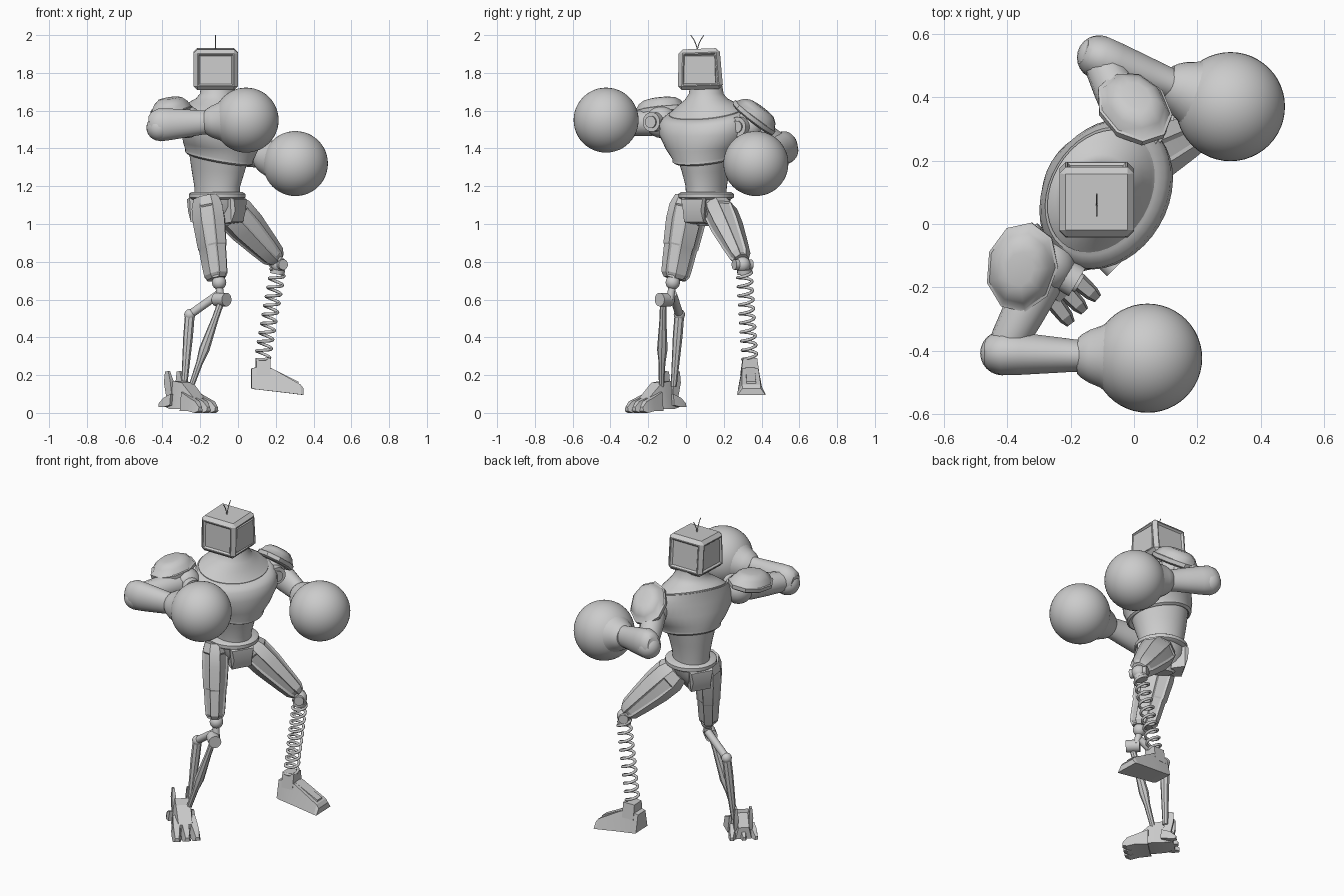
import bpy, bmesh, math
from mathutils import Vector, Matrix

cube = bpy.data.objects.get("Cube")
if cube:
    bpy.data.objects.remove(cube, do_unlink=True)

GREY = (0.6, 0.6, 0.6, 1)
grey = bpy.data.materials.new("plain grey")
grey.use_nodes = True
grey.diffuse_color = GREY
grey.node_tree.nodes["Principled BSDF"].inputs["Base Color"].default_value = GREY

FRONT = Vector((0.86, -0.51, 0))   # direction the body faces
SIDE = Vector((0.51, 0.86, 0))     # toward the body's left
UP = Vector((0, 0, 1))


def finish(name, bm, angle=35):
    bmesh.ops.recalc_face_normals(bm, faces=bm.faces)
    mesh = bpy.data.meshes.new(name)
    bm.to_mesh(mesh)
    bm.free()
    mesh.materials.append(grey)
    ob = bpy.data.objects.new(name, mesh)
    bpy.context.collection.objects.link(ob)
    bpy.ops.object.select_all(action="DESELECT")
    ob.select_set(True)
    bpy.context.view_layer.objects.active = ob
    bpy.ops.object.shade_smooth_by_angle(angle=math.radians(angle))


def loft(name, rings, angle=35, panels=False):
    """Skin closed rings of points, cap both ends, optionally sink panels."""
    bm = bmesh.new()
    loops = [[bm.verts.new(p) for p in ring] for ring in rings]
    n = len(loops[0])
    columns = [[] for _ in range(n)]
    for low, high in zip(loops, loops[1:]):
        for j in range(n):
            k = (j + 1) % n
            columns[j].append(bm.faces.new((low[j], low[k], high[k], high[j])))
    bm.faces.new(loops[0])
    bm.faces.new(loops[-1])
    bmesh.ops.recalc_face_normals(bm, faces=bm.faces)
    if panels:
        for column in columns[::2]:
            bmesh.ops.inset_region(bm, faces=column[1:], thickness=0.012, depth=-0.007)
    finish(name, bm, angle)


def limb(name, a, b, profile, sides=24, aspect=1, hint=SIDE, angle=35, panels=False):
    """Rounded part from a to b; profile holds (fraction along, radius)."""
    a, b = Vector(a), Vector(b)
    axis = (b - a).normalized()
    hint = Vector(hint)
    x = (hint - axis * hint.dot(axis)).normalized()
    y = axis.cross(x)
    turns = [2 * math.pi * (j + 0.5) / sides for j in range(sides)]
    loft(name, [[a + (b - a) * t + x * (r * math.cos(q)) + y * (r * aspect * math.sin(q))
                 for q in turns] for t, r in profile], angle, panels)


def rod(name, a, b, r, sides=16):
    limb(name, a, b, [(0, r), (1, r)], sides, hint=(0.3, 0.5, 0.8))


def ball(name, centre, r, seg=24):
    bm = bmesh.new()
    bmesh.ops.create_uvsphere(bm, u_segments=seg, v_segments=seg // 2, radius=r,
                              matrix=Matrix.Translation(centre))
    finish(name, bm)


def torso(name, rings, sides=40):
    """Oval rings: (height, half width, half depth, forward shift, tilt)."""
    base = Vector((-0.11, 0.107, 0))
    out = []
    for z, w, d, shift, tilt in rings:
        ring = []
        for j in range(sides):
            q = 2 * math.pi * j / sides
            f = d * math.cos(q)
            ring.append(base + FRONT * (f + shift) + SIDE * (w * math.sin(q)) + UP * (z - tilt * f))
        out.append(ring)
    loft(name, out, 40)


def wedge(name, origin, forward, sections, top=0.65):
    """Faceted block along a direction: (distance, bottom, top, half width)."""
    origin, forward = Vector(origin), Vector(forward).normalized()
    across = UP.cross(forward)
    loft(name, [[origin + forward * d + across * s + UP * z for s, z in
                 ((-w, lo), (w, lo), (w * top, hi), (-w * top, hi))]
                for d, lo, hi, w in sections], 20)


def wire(name, points, r):
    data = bpy.data.curves.new(name, "CURVE")
    data.dimensions = "3D"
    data.bevel_depth, data.bevel_resolution, data.use_fill_caps = r, 2, True
    line = data.splines.new("POLY")
    line.points.add(len(points) - 1)
    for p, co in zip(line.points, points):
        p.co = (*co, 1)
    data.materials.append(grey)
    bpy.context.collection.objects.link(bpy.data.objects.new(name, data))


# Trunk
torso("waist", [(1.15, .1, .125, 0, 0), (1.2, .102, .128, 0, 0), (1.28, .118, .147, .005, .05),
                (1.38, .148, .165, .01, .15)])
torso("belt", [(1.13, .13, .135, 0, 0), (1.14, .145, .15, 0, 0), (1.16, .145, .15, 0, 0),
               (1.17, .13, .135, 0, 0)])
torso("chest", [(1.36, .13, .14, .012, .2), (1.34, .155, .17, .012, .2), (1.35, .17, .183, .012, .2),
                (1.365, .17, .183, .012, .2), (1.41, .208, .195, .02, .13), (1.48, .25, .195, .026, .08),
                (1.54, .25, .186, .025, .12), (1.57, .237, .174, .018, .18), (1.592, .215, .162, .008, .26)])
torso("collar", [(1.56, .205, .155, .007, .28), (1.598, .205, .155, .007, .28), (1.606, .195, .147, .006, .28),
                 (1.633, .16, .13, 0, .16), (1.66, .115, .11, 0, .06), (1.69, .092, .092, 0, 0),
                 (1.73, .086, .086, 0, 0)])
torso("pelvis", [(1.145, .13, .13, 0, 0), (1.09, .11, .13, 0, 0), (1.03, .06, .1, 0, 0),
                 (.99, .035, .07, 0, 0)], 10)
for label, sign in (("front", 1), ("back", -1)):
    wedge(label + "_hip_guard", (-.112, .105, 0), FRONT * sign,
          [(.05, 1.0, 1.14, .045), (.125, 1.01, 1.14, .06), (.145, 1.07, 1.13, .055)], 1.2)

# Head: chamfered box with sunken panels and a raised screen
bm = bmesh.new()
place = (Matrix.Translation((-.118, .073, 1.82)) @ Matrix.Rotation(math.radians(2), 4, "X")
         @ Matrix.Diagonal((.235, .24, .215, 1)))
bmesh.ops.create_cube(bm, size=1, matrix=place)
for v in bm.verts:
    if v.co.z > 1.82:
        v.co.y += (.073 - v.co.y) * .1
bmesh.ops.bevel(bm, geom=bm.edges[:], offset=.02, segments=1, affect="EDGES")
bm.normal_update()
faces = [f for f in bm.faces if f.calc_area() > .02 and abs(f.normal.z) < .5]
bmesh.ops.inset_individual(bm, faces=faces, thickness=.008, depth=0)
bmesh.ops.inset_individual(bm, faces=faces, thickness=.012, depth=-.01)
finish("head", bm, 20)
wedge("screen", (-.02, .072, 0), (1, 0, 0), [(0, 1.74, 1.895, .088), (.018, 1.745, 1.89, .084)], .95)
for label, lean in (("left", .035), ("right", -.035)):
    wire(label + "_antenna", [(-.118, .06 + lean * t * t, 1.91 + .09 * t)
                              for t in (0, .25, .5, .75, 1)], .0025)

# Arms: shoulder, plate, upper arm, elbow, forearm, cuff and round glove
arms = {
    "right": dict(shoulder=(-.27, -.13, 1.54), elbow=(-.415, -.407, 1.525), hand=(.043, -.423, 1.55),
                  pad=(-.352, -.135, 1.598), normal=(-.1, -.1, .95), long=(-.06, -.27, 0)),
    "left": dict(shoulder=(-.01, .325, 1.515), elbow=(-.11, .525, 1.405), hand=(.304, .37, 1.32),
                 pad=(0, .362, 1.56), normal=(.1, .62, .78), long=(.13, -.22, .15)),
}
for label, arm in arms.items():
    shoulder, elbow, hand = (Vector(arm[k]) for k in ("shoulder", "elbow", "hand"))
    ball(label + "_shoulder", shoulder, .085)
    for name, r, reach in (("_shoulder_disc", .052, .105), ("_shoulder_hub", .032, .115)):
        rod(label + name, shoulder, shoulder + FRONT * reach, r, 20)
    limb(label + "_upper_arm", shoulder, elbow,
         [(0, .06), (.2, .072), (.55, .067), (.85, .06), (1, .05)], 12)
    ball(label + "_elbow", elbow - UP * .015, .07)
    limb(label + "_forearm", elbow, hand,
         [(-.12, .05), (-.09, .07), (0, .088), (.12, .084), (.35, .072), (.5, .064), (.7, .064)],
         28, .8, UP)
    limb(label + "_cuff", elbow, hand,
         [(.52, .058), (.55, .07), (.6, .084), (.68, .098), (.76, .125)], 28)
    ball(label + "_glove", hand, .172, 48)
    normal = Vector(arm["normal"]).normalized()
    pad = Vector(arm["pad"])
    limb(label + "_shoulder_plate", pad, pad + normal * .07,
         [(-.25, .128), (-.12, .143), (.2, .145), (.24, .135), (.65, .114), (.92, .085), (1, .055)],
         9, .78, arm["long"], 40)

# Right leg: armoured thigh, open strut shin, clawed foot
limb("right_thigh", (-.17, .022, 1.14), (-.115, -.06, .71),
     [(0, .062), (.12, .077), (.3, .08), (.6, .072), (.62, .068), (.85, .062), (.95, .058), (1, .045)],
     8, 1.42, (.84, .54, 0), 20, True)
rod("right_knee_neck", (-.11, -.06, .74), (-.09, -.085, .6), .02)
ball("right_knee", (-.1, -.07, .69), .038)
rod("right_knee_axle", (-.115, -.085, .6), (-.06, -.14, .6), .036, 20)
rod("right_upper_link", (-.1, -.07, .63), (-.255, -.035, .52), .022)
ball("right_link_joint", (-.255, -.035, .52), .03, 16)
limb("right_rear_strut", (-.255, -.035, .52), (-.285, -.065, .14), [(0, .026), (.3, .026), (1, .016)], 8)
limb("right_front_strut", (-.085, -.12, .6), (-.255, -.13, .12),
     [(0, .018), (.2, .018), (.55, .028), (.7, .018), (1, .014)], 8)
FOOT = Vector((-.268, -.155, 0))
AIM = Vector((.68, -.73, 0))
CROSS = UP.cross(AIM)
wedge("right_foot", FOOT, AIM, [(-.12, .03, .1, .045), (-.07, .02, .17, .06), (.0, .02, .16, .064),
                                (.09, .02, .08, .06)])
for i, s in enumerate((-1, 0, 1)):
    root = FOOT + CROSS * s * .042
    wedge("right_toe_%d" % (i + 1), root, AIM + CROSS * s * .1,
          [(.02, .01, .11, .028), (.09, .01, .08, .028), (.14, 0, .06, .024), (.165, .01, .03, .015)])
    wedge("right_heel_claw_%d" % (i + 1), root, CROSS * s * .2 - AIM,
          [(.06, .04, .1, .025), (.11, .03, .08, .02), (.145, .03, .05, .01)])
for label, s in (("left", 1), ("right", -1)):
    low = FOOT - AIM * .085 + CROSS * s * .042 + UP * .08
    limb("ankle_fin_" + label, low, low + UP * .14 - AIM * .025,
         [(0, .03), (.6, .035), (1, .018)], 4, .5, AIM, 20)

# Left leg: armoured thigh, coil spring shin, block foot
limb("left_thigh", (-.06, .165, 1.1), (.205, .295, .81),
     [(0, .07), (.15, .088), (.4, .085), (.75, .067), (.93, .056), (1, .04)], 8, 1.22,
     angle=20, panels=True)
ball("left_knee", (.215, .3, .785), .042)
rod("left_knee_axle", (.19, .345, .785), (.24, .255, .785), .028)
top, bottom = Vector((.212, .308, .76)), Vector((.128, .338, .28))
axis = (bottom - top).normalized()
a = axis.orthogonal().normalized()
b = axis.cross(a)
TURNS, STEPS = 10, 18
wire("left_spring", [top.lerp(bottom, i / (TURNS * STEPS))
                     + a * .038 * math.cos(2 * math.pi * i / STEPS)
                     + b * .038 * math.sin(2 * math.pi * i / STEPS)
                     for i in range(TURNS * STEPS + 1)], .008)
rod("left_spring_seat", top, top + axis * .025, .038)
STEP = (1, .04, 0)
wedge("left_ankle", (.13, .338, 0), STEP, [(-.035, .2, .29, .05), (.04, .2, .29, .05)], .75)
wedge("left_foot", (.07, .336, 0), STEP,
      [(0, .13, .235, .06), (.02, .125, .24, .062), (.11, .115, .235, .066), (.26, .097, .15, .076),
       (.275, .095, .13, .074)])
wedge("left_foot_ridge", (.07, .336, 0), STEP, [(.08, .2, .25, .03), (.25, .13, .165, .03)], .8)
